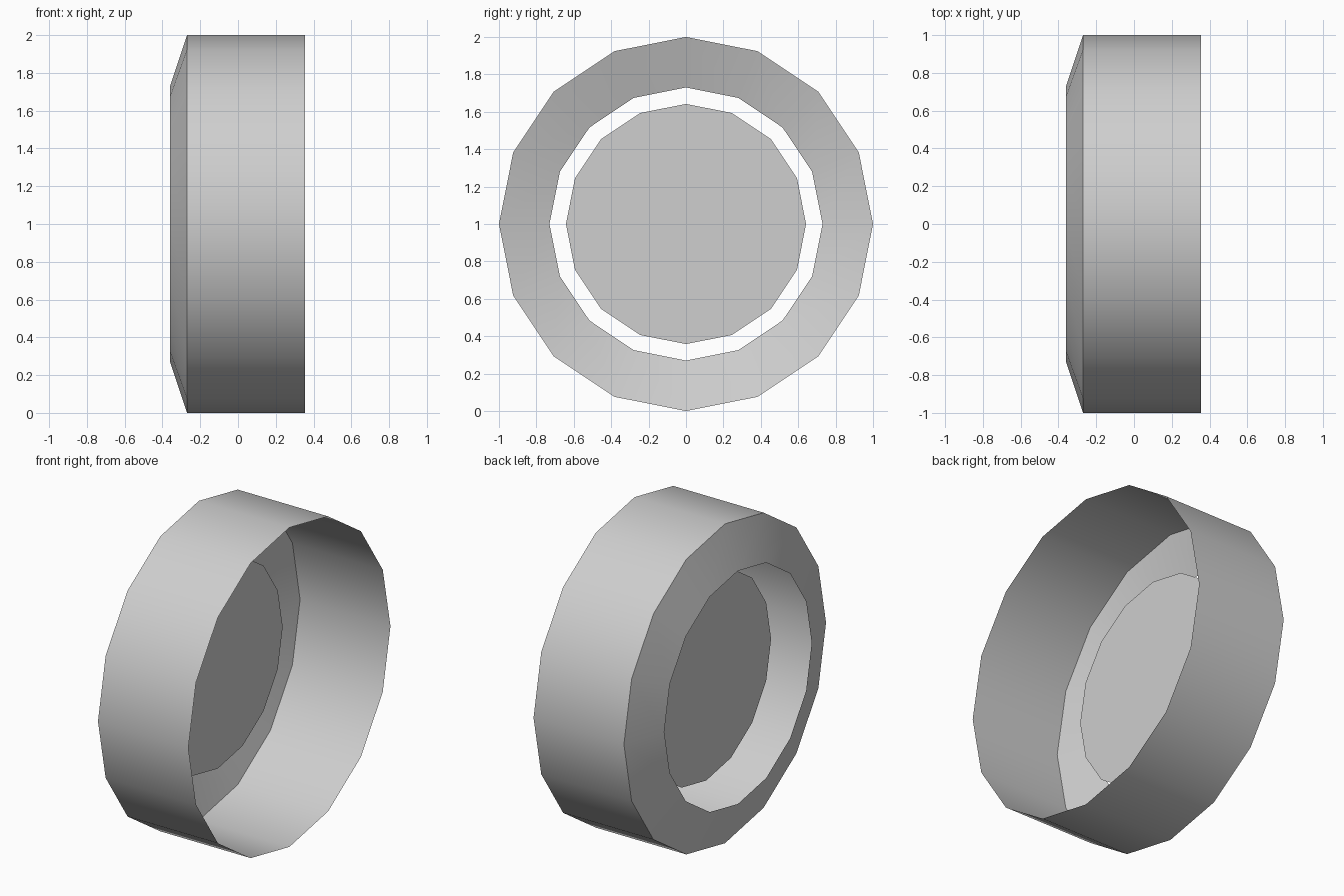
import bpy
import bmesh
import math

cube = bpy.data.objects.get("Cube")
if cube:
    bpy.data.objects.remove(cube, do_unlink=True)

SIDES = 16
CENTRE_Z = 1.0

grey = bpy.data.materials.new("light_grey")
grey.use_nodes = True
colour = (0.62, 0.62, 0.62, 1.0)
grey.diffuse_color = colour
grey.node_tree.nodes["Principled BSDF"].inputs["Base Color"].default_value = colour


def ring(bm, x, radius):
    """Loop of vertices around the x axis, with one vertex at the top."""
    step = 2 * math.pi / SIDES
    return [bm.verts.new((x, radius * math.sin(i * step), radius * math.cos(i * step)))
            for i in range(SIDES)]


def make_part(name, profile):
    """Lathe (x, radius) points around x; a single point makes a flat disc."""
    bm = bmesh.new()
    rings = [ring(bm, x, r) for x, r in profile]
    if len(rings) == 1:
        bm.faces.new(rings[0])
    for a, b in zip(rings, rings[1:]):
        for i in range(SIDES):
            j = (i + 1) % SIDES
            bm.faces.new((a[i], a[j], b[j], b[i]))
    # Turn the open surfaces outwards
    bm.normal_update()
    for f in bm.faces:
        c = f.calc_center_median()
        outward = f.normal.y * c.y + f.normal.z * c.z - f.normal.x * 0.2
        if outward < 0:
            f.normal_flip()
    mesh = bpy.data.meshes.new(name)
    bm.to_mesh(mesh)
    bm.free()
    mesh.materials.append(grey)
    obj = bpy.data.objects.new(name, mesh)
    obj.location.z = CENTRE_Z
    bpy.context.collection.objects.link(obj)
    bpy.ops.object.select_all(action="DESELECT")
    obj.select_set(True)
    bpy.context.view_layer.objects.active = obj
    bpy.ops.object.shade_smooth_by_angle(angle=math.radians(35))
    return obj


# Outer band and sloping side wall, open on the +x side
make_part("wheel_shell", [(0.356, 1.0), (-0.27, 1.0), (-0.36, 0.73)])

# Recessed disc, smaller than the opening in the side wall
make_part("hub_disc", [(-0.14, 0.642)])
